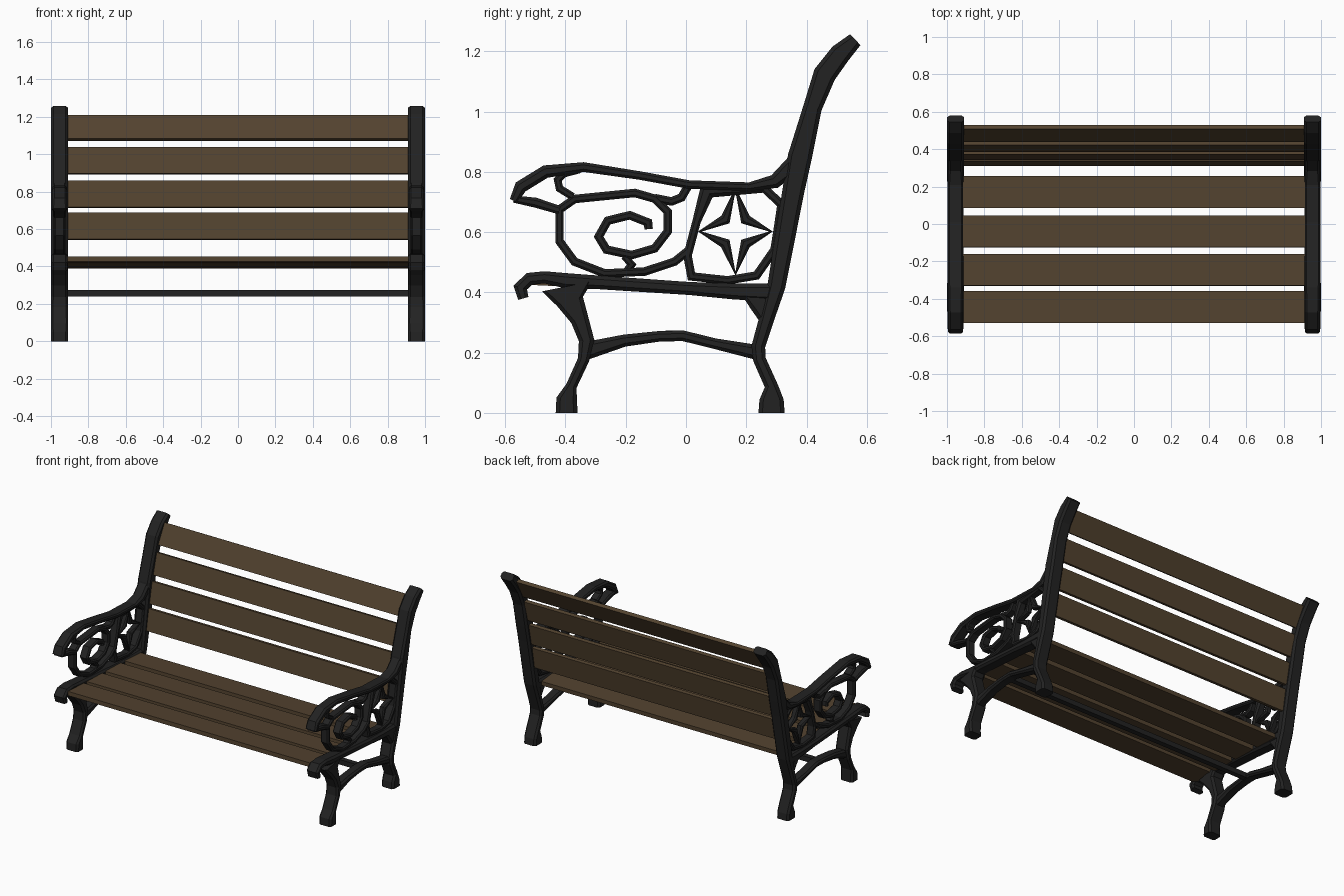
import bpy, bmesh, math
from mathutils import Vector

if "Cube" in bpy.data.objects:
    bpy.data.objects.remove(bpy.data.objects["Cube"])

UNIT = 0.01      # profile paths are written in hundredths
FRAME_X = 95.4   # centre plane of each cast side frame


def make_material(name, colour):
    mat = bpy.data.materials.new(name)
    mat.use_nodes = True
    mat.diffuse_color = colour
    mat.node_tree.nodes["Principled BSDF"].inputs["Base Color"].default_value = colour
    return mat


IRON = make_material("black iron", (0.016, 0.016, 0.016, 1))
WOOD = make_material("brown wood", (0.085, 0.055, 0.028, 1))


def add_object(name, bm, mat):
    bmesh.ops.recalc_face_normals(bm, faces=bm.faces)
    mesh = bpy.data.meshes.new(name)
    bm.to_mesh(mesh)
    bm.free()
    mesh.materials.append(mat)
    obj = bpy.data.objects.new(name, mesh)
    bpy.context.scene.collection.objects.link(obj)
    return obj


def section(width, depth):
    """Chamfered rectangle as (sideways, across) pairs."""
    c = min(0.28 * width, 1.3)
    a, b = width / 2, depth
    return [(a, c - b), (a, b - c), (a - c, b), (c - a, b),
            (-a, b - c), (-a, c - b), (c - a, -b), (a - c, -b)]


def iron_strip(name, path, depth, width=2.8, closed=False):
    """Sweep a chamfered bar of varying width along a (y, z, width) path, on both sides."""
    bm = bmesh.new()
    pts = [Vector(p[:2]) for p in path]
    count = len(pts)
    rings = []
    for i, p in enumerate(pts):
        before = pts[i - 1] if i or closed else None
        after = pts[(i + 1) % count] if i < count - 1 or closed else None
        d_in = (p - before).normalized() if before else None
        d_out = (after - p).normalized() if after else d_in
        d_in = d_in or d_out
        tangent = (d_in + d_out).normalized()
        side = Vector((-tangent.y, tangent.x))
        miter = 1 / max(tangent.dot(d_out), 0.75)
        w = path[i][2] if len(path[i]) > 2 else width
        ring = []
        for s, x in section(w, depth):
            q = p + side * s * miter
            ring.append(bm.verts.new(Vector((FRAME_X + x, q.x, max(q.y, 0))) * UNIT))
        rings.append(ring)
    for i in range(count if closed else count - 1):
        a, b = rings[i], rings[(i + 1) % count]
        for k in range(len(a)):
            j = (k + 1) % len(a)
            bm.faces.new((a[k], a[j], b[j], b[k]))
    if not closed:
        bm.faces.new(rings[0])
        bm.faces.new(rings[-1])
    obj = add_object(name, bm, IRON)
    obj.modifiers.new("both sides", "MIRROR")


def box(name, size, centre, tilt, mat):
    """Lengthwise bar, turned about the x axis."""
    bm = bmesh.new()
    bmesh.ops.create_cube(bm, size=1)
    bmesh.ops.scale(bm, vec=size, verts=bm.verts)
    obj = add_object(name, bm, mat)
    obj.location = centre
    obj.rotation_euler.x = tilt


# Back post running down into the rear leg and foot
iron_strip("back_post", [
    (56.2, 123.9, 5), (51.2, 119.2, 7), (46, 112.3, 7.5), (42, 101.3, 6.2),
    (37.8, 85, 8), (35.7, 74, 7.3), (30, 42, 6), (26.7, 31, 5), (24, 22, 4.5),
    (24.4, 17.7, 4.2), (28.3, 9, 4.3), (28.4, 4.5, 8), (28.4, 0, 8.7)], 4.6)

# Front leg flaring into the seat rail
iron_strip("front_leg", [
    (-39.6, 0, 7.3), (-39.6, 4.5, 6.8), (-38, 9, 3.6), (-34, 17.7, 3.8),
    (-33, 24, 5), (-35.3, 31, 6), (-38.5, 37, 9), (-39.5, 42, 17)], 4.6)

# Seat rail with a curled nose, and its rear bracket
iron_strip("seat_rail", [
    (-54, 38, 3.5), (-55, 41.6, 4), (-52, 44.5, 4), (-47, 45, 4), (-40, 43.9, 5),
    (-28.7, 43.3, 4.5), (1, 41.3, 4.3), (16, 40.3, 5.3), (28.4, 40, 6)], 4.3)
iron_strip("rail_bracket", [(19, 41, 3), (24.5, 36.5, 7), (27, 31, 5)], 4)

# Arched stretcher between the legs
iron_strip("leg_stretcher", [
    (-33.5, 20.5, 6), (-20.4, 24, 4), (-9, 25.4, 3.5), (-1, 25.6, 3.5),
    (9.5, 23, 3.5), (24, 20, 5)], 3.5)

# Armrest and its scrolled tip
iron_strip("armrest", [
    (-57.2, 70.4, 2.8), (-54.9, 75, 4.2), (-46.6, 80.1, 4.2), (-34, 81.6, 3.2),
    (-15.4, 78.8), (1, 75.8), (21, 75.1), (29.4, 76.8, 4.5), (35.7, 82.4, 6)], 4)
iron_strip("arm_tip_underside", [(-57.2, 71, 2.4), (-50, 69.8, 3.3), (-42, 67.3)], 3.5)
iron_strip("arm_tip_curl", [
    (-35.3, 80.8), (-40.6, 79.4), (-42.6, 77.4), (-42, 74.5), (-37.6, 71.8)], 2.8, 2.5)
iron_strip("arm_hook", [(1, 75.8), (-1.5, 71.5), (-4.8, 70.2), (-10.4, 71.3)], 2.8)

# Large spiral under the armrest
iron_strip("arm_spiral", [
    (-12.4, 61), (-12.6, 63.2), (-18.7, 65.6), (-26, 63.8), (-29, 58.5), (-26.4, 54.2),
    (-18, 52.4), (-10.4, 54.6), (-6.1, 60.2), (-6.1, 66.8), (-10.4, 71.1),
    (-17, 73), (-37, 71), (-42, 67.5), (-42, 57), (-37, 50.2), (-27, 46.3),
    (-13.8, 46.9), (-3.8, 50.2), (1.2, 54.2)], 3)
iron_strip("spiral_tie", [(-20.5, 52), (-18, 49.2), (-20.5, 46.3)], 2.5, 2.4)

# Ring with a pierced four-pointed star
iron_strip("star_ring", [
    (7, 74, 5), (3.5, 63.5), (0.5, 52.2), (1.8, 45.3), (13.8, 44), (23.4, 45.6),
    (29.4, 54.2), (30.7, 62.5), (31.7, 69.2), (26, 74.5)], 3, closed=True)
star = []
for i in range(8):
    angle = i * math.pi / 4
    reach, width = (1, 0.9) if i % 2 == 0 else (0.4, 3.4)
    star.append((16.4 + 11.8 * reach * math.cos(angle),
                 60.2 + 14 * reach * math.sin(angle), width))
iron_strip("star", star, 2, closed=True)

# Lengthwise brace joining the two stretchers
box("cross_brace", (1.86, 0.035, 0.034), (0, -0.05, 0.257), 0, IRON)

# Seat slats, falling slightly towards the back
for i, y in enumerate((-0.445, -0.245, -0.04, 0.17)):
    box(f"seat_slat_{i + 1}", (1.86, 0.17, 0.028), (0, y, 0.418 - 0.046 * y - 0.003),
        -0.046, WOOD)

# Back slats, following the curve of the post
for i, (y, z, lean) in enumerate(((0.335, 0.615, 0.17), (0.37, 0.786, 0.2),
                                  (0.415, 0.965, 0.26), (0.483, 1.141, 0.5))):
    box(f"back_slat_{i + 1}", (1.86, 0.025, 0.145), (0, y, z), -lean, WOOD)
